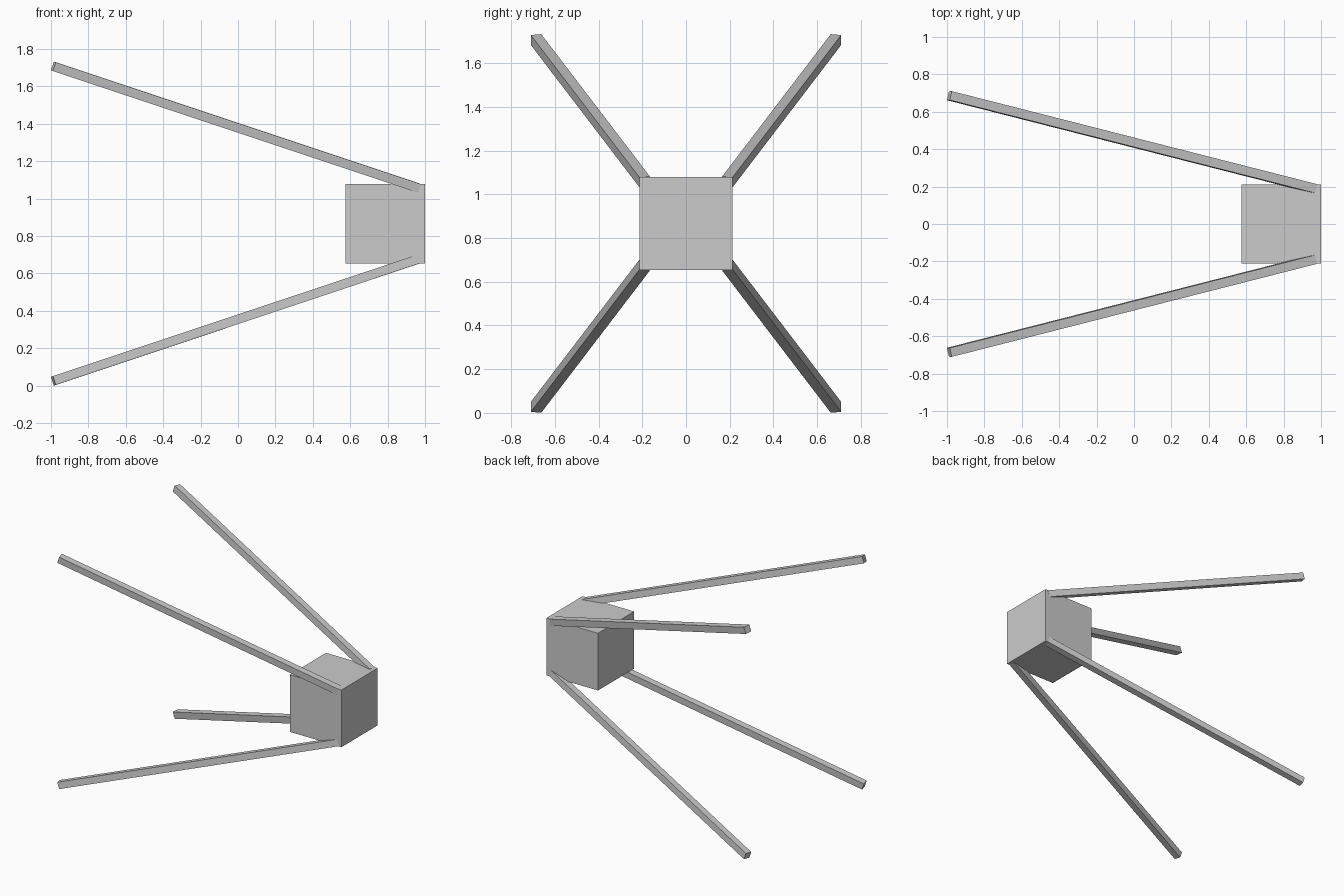
import bpy, bmesh
from mathutils import Vector

if "Cube" in bpy.data.objects:
    bpy.data.objects.remove(bpy.data.objects["Cube"])

MID_Z = 0.867     # height of the symmetry plane
BAR = 0.049       # thickness of the legs


def make_object(name, bm):
    bmesh.ops.recalc_face_normals(bm, faces=bm.faces)
    mesh = bpy.data.meshes.new(name)
    bm.to_mesh(mesh)
    bm.free()
    obj = bpy.data.objects.new(name, mesh)
    bpy.context.collection.objects.link(obj)
    return obj


# Cube body
bm = bmesh.new()
bmesh.ops.create_cube(bm, size=0.425)
make_object("body", bm).location = (0.7875, 0, MID_Z)


def leg(name, side, level):
    """Square bar from a body corner to its splayed tip, mirrored by signs."""
    start = Vector((0.965, 0.189, 0.190))
    tip = Vector((-0.987, 0.686, 0.841))
    d = (tip - start).normalized()
    up = Vector((0, 0.015, 1))
    up.x = -(d.y * up.y + d.z) / d.x
    up.normalize()
    out = up.cross(d).normalized()
    if out.y < 0:
        out = -out
    bm = bmesh.new()
    bmesh.ops.create_cube(bm, size=1)
    for v in bm.verts:
        p = start.lerp(tip, v.co.x + 0.5) + BAR * (v.co.y * out + v.co.z * up)
        v.co = (p.x, side * p.y, MID_Z + level * p.z)
    make_object(name, bm)


# Four splayed legs
for side, s in (("front", -1), ("back", 1)):
    for level, l in (("lower", -1), ("upper", 1)):
        leg(f"{side}_{level}_leg", s, l)
